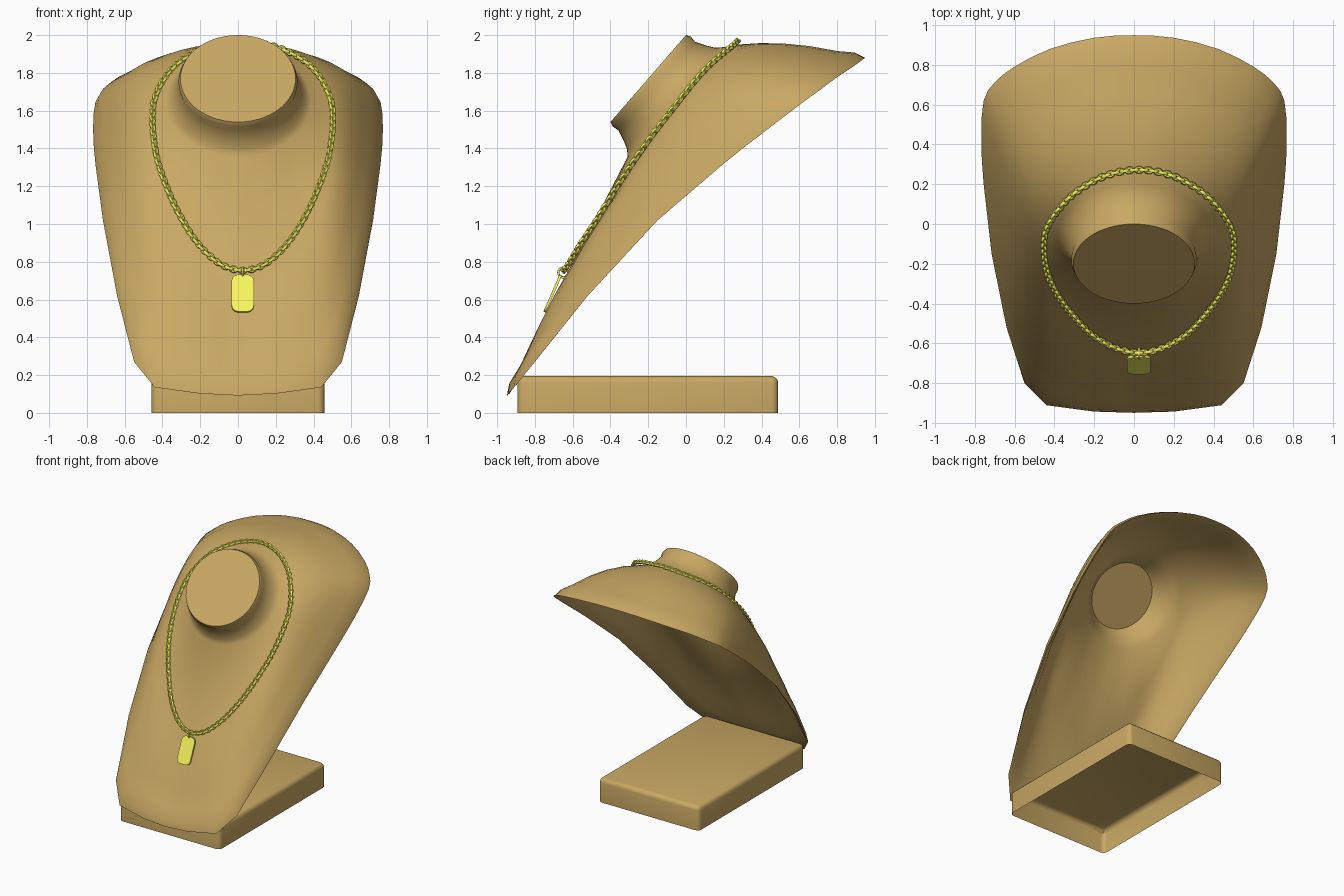
import bpy, bmesh, math
from mathutils import Vector, Matrix

if "Cube" in bpy.data.objects:
    bpy.data.objects.remove(bpy.data.objects["Cube"])

def material(name, col):
    m = bpy.data.materials.new(name)
    m.diffuse_color = (*col, 1)
    m.use_nodes = True
    m.node_tree.nodes["Principled BSDF"].inputs["Base Color"].default_value = m.diffuse_color
    return m

TAN = material("tan_leatherette", (0.58, 0.39, 0.125))
GOLD = material("gold", (0.95, 0.92, 0.12))

def finish(bm, name, mat, angle=40):
    bmesh.ops.recalc_face_normals(bm, faces=bm.faces)
    me = bpy.data.meshes.new(name)
    bm.to_mesh(me)
    bm.free()
    me.materials.append(mat)
    ob = bpy.data.objects.new(name, me)
    bpy.context.collection.objects.link(ob)
    bpy.ops.object.select_all(action='DESELECT')
    ob.select_set(True)
    bpy.context.view_layer.objects.active = ob
    bpy.ops.object.shade_smooth_by_angle(angle=math.radians(angle))
    return ob

def catmull(p0, p1, p2, p3, t):
    return .5 * (2 * p1 + (p2 - p0) * t + (2 * p0 - 5 * p1 + 4 * p2 - p3) * t * t
                 + (3 * p1 - p0 - 3 * p2 + p3) * t ** 3)

# Half outlines, front centre to back centre: outer rim and the line the chain lies on
RIM = [(0, -.948, .092), (.2, -.942, .102), (.44, -.91, .135), (.55, -.80, .27), (.64, -.52, .62),
       (.715, -.15, 1.02), (.755, .20, 1.32), (.767, .43, 1.50), (.755, .62, 1.645), (.70, .71, 1.71),
       (.60, .79, 1.77), (.42, .88, 1.83), (.2, .935, 1.87), (0, .948, 1.88)]
COLLAR = [(0, -.627, .745), (.12, -.602, .78), (.235, -.54, .885), (.325, -.452, 1.02), (.395, -.365, 1.165),
          (.45, -.265, 1.32), (.475, -.16, 1.47), (.475, -.06, 1.60), (.45, .01, 1.69), (.40, .08, 1.775),
          (.33, .15, 1.845), (.23, .215, 1.90), (.12, .257, 1.935), (0, .272, 1.95)]

def mirrored(half):
    return half + [Vector((-p.x, p.y, p.z)) for p in half[-2:0:-1]]

def densify(half, curved_from):
    """Add a midpoint to each step, on a curve from the given step on."""
    ring = mirrored([Vector(p) for p in half])
    out = []
    for i in range(len(half) - 1):
        a, b = ring[i], ring[i + 1]
        out += [a, catmull(ring[i - 1], a, b, ring[i + 2], .5) if i >= curved_from else a.lerp(b, .5)]
    return out + [ring[len(half) - 1]]

RIM, COLLAR = densify(RIM, 6), densify(COLLAR, 0)
N = len(RIM) - 1
AXIS = Vector((0, -.755, .656))     # neck axis
UP = Vector((0, .656, .755))        # up the tilted neck disc
OUT = Vector((0, -.5, .87))         # bulge direction

def neck_ring(depth, r):
    c = Vector((0, -.2, 1.77)) - AXIS * depth
    return mirrored([c + Vector((r * math.sin(math.pi * i / N), 0, 0)) - UP * r * math.cos(math.pi * i / N)
                     for i in range(N + 1)])

def body_ring(t, lift=0.0, shrink=1.0):
    half = []
    for i, (a, b) in enumerate(zip(COLLAR, RIM)):
        f = i / N
        bulge = (.063 - .008 * f) * math.sin(math.pi * f * .93) + .027 * f
        p = a.lerp(b, t) + OUT * (4 * t * (1 - t) * bulge + lift)
        p.x *= shrink
        half.append(p)
    return mirrored(half)

# Bust: outer skin from neck disc to rim, then back up the inside
rings = [neck_ring(*q) for q in ((0, .305), (.025, .315), (.06, .31), (.12, .335), (.16, .355), (.19, .385))]
rings += [body_ring(0)]
rings += [body_ring(t) for t in (.2, .4, .6, .8)]
rings += [body_ring(.94, .018), body_ring(1)]
rings += [body_ring(.97, -.01, .988)]
rings += [body_ring(t, -.025, .97) for t in (.8, .6, .4, .2, 0)]
rings += [neck_ring(*q) for q in ((.215, .375), (.17, .33), (.12, .29), (.08, .257))]
bm = bmesh.new()
loops = [[bm.verts.new(p) for p in r] for r in rings]
for a, b in zip(loops, loops[1:]):
    for i in range(len(a)):
        j = (i + 1) % len(a)
        bm.faces.new((a[i], a[j], b[j], b[i]))
bm.faces.new(loops[0])
bm.faces.new(loops[-1])
finish(bm, "display_bust", TAN)

# Base: thin rounded tray, open underneath
bm = bmesh.new()
bmesh.ops.create_cube(bm, size=1, matrix=Matrix.Translation((0, -.202, .0975)) @ Matrix.Diagonal((.915, 1.38, .195, 1)))
edges = [e for e in bm.edges if max(v.co.z for v in e.verts) > .1]
bmesh.ops.bevel(bm, geom=edges, offset=.035, segments=3, affect='EDGES', profile=.5)
bottom = min(bm.faces, key=lambda f: f.calc_center_median().z)
bmesh.ops.delete(bm, geom=[bottom], context='FACES_ONLY')
finish(bm, "base", TAN)

# Smooth closed chain path, sampled at even spacing
def lifted(p):
    f = max(0, min(1, (p.z - .75) / 1.2))
    return p + Vector((.025, -.02 * (1 - f), .01 + .008 * f))

ctrl = [lifted(p) for p in mirrored(COLLAR)]
n = len(ctrl)
path = [catmull(ctrl[i - 1], ctrl[i], ctrl[(i + 1) % n], ctrl[(i + 2) % n], s / 10)
        for i in range(n) for s in range(10)]

def resample(pts, count):
    pts = pts + [pts[0]]
    total = sum((b - a).length for a, b in zip(pts, pts[1:]))
    out, run, k = [], 0, 0
    for a, b in zip(pts, pts[1:]):
        d = (b - a).length
        while k < count and k * total / count < run + d:
            out.append((a.lerp(b, (k * total / count - run) / d), (b - a).normalized()))
            k += 1
        run += d
    return out

def add_torus(bm, mat, rx, ry, r, nu=12, nv=6):
    g = [[bm.verts.new(mat @ Vector(((rx + r * math.cos(v)) * math.cos(u), (ry + r * math.cos(v)) * math.sin(u),
                                     r * math.sin(v))))
          for v in (2 * math.pi * k / nv for k in range(nv))] for u in (2 * math.pi * k / nu for k in range(nu))]
    for i in range(nu):
        for j in range(nv):
            bm.faces.new((g[i][j], g[(i + 1) % nu][j], g[(i + 1) % nu][(j + 1) % nv], g[i][(j + 1) % nv]))

# Chain: dense links turned a quarter each time
bm = bmesh.new()
for k, (p, d) in enumerate(resample(path, 160)):
    side = d.cross(AXIS).normalized()
    rot = Matrix((d, side, d.cross(side))).transposed().to_4x4()
    turn = Matrix.Rotation(math.radians(45 + 90 * (k % 2)), 4, 'X')
    add_torus(bm, Matrix.Translation(p) @ rot @ turn, .018, .011, .0085)
finish(bm, "chain", GOLD, 60)

# Bail ring joining chain and pendant
bm = bmesh.new()
add_torus(bm, Matrix.Translation((.025, -.65, .743)) @ Matrix.Rotation(math.pi / 2, 4, 'Y'), .026, .026, .006, 16, 8)
finish(bm, "bail_ring", GOLD, 60)

# Pendant: thin plate with rounded corners, hanging parallel to the chest
bm = bmesh.new()
bmesh.ops.create_cube(bm, size=1, matrix=Matrix.Diagonal((.118, .014, .214, 1)))
corners = [e for e in bm.edges if abs(e.verts[0].co.y - e.verts[1].co.y) > .01]
bmesh.ops.bevel(bm, geom=corners, offset=.038, segments=4, affect='EDGES', profile=.5)
tilt = Matrix.Rotation(-math.atan2(.085, .195), 4, 'X')
bmesh.ops.transform(bm, verts=bm.verts, matrix=Matrix.Translation((.025, -.706, .632)) @ tilt)
finish(bm, "pendant", GOLD, 30)
